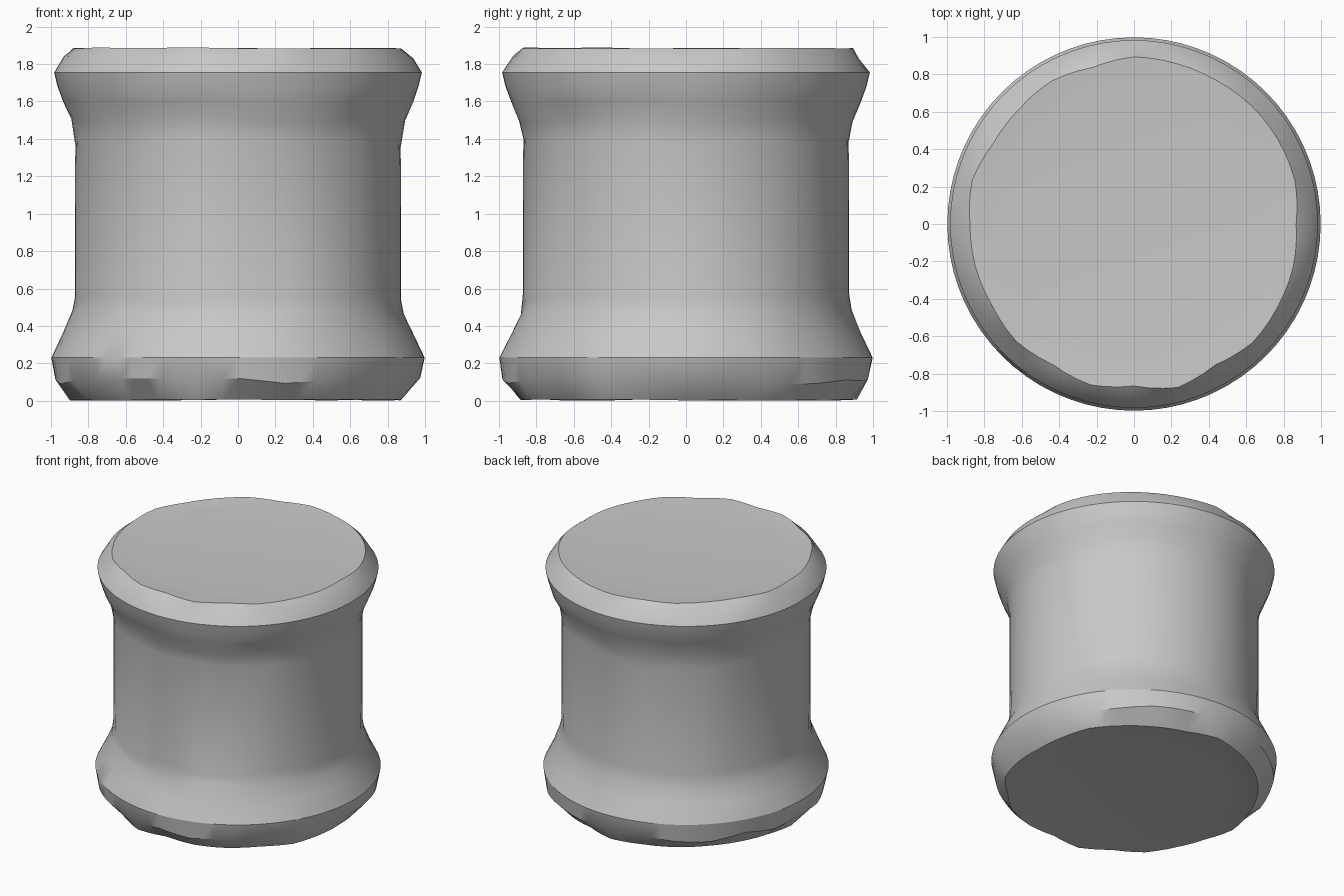
import bpy, bmesh, math, random

cube = bpy.data.objects.get("Cube")
if cube:
    bpy.data.objects.remove(cube, do_unlink=True)

random.seed(4)
SEGMENTS = 72
KNOTS = 24

stone = bpy.data.materials.new("grey_stone")
stone.use_nodes = True
GREY = (0.58, 0.58, 0.58, 1)
stone.diffuse_color = GREY
stone.node_tree.nodes["Principled BSDF"].inputs["Base Color"].default_value = GREY


def worn_offsets(amount):
    """Random offsets around the ring, joined linearly for a chipped look."""
    knots = [random.uniform(-amount, amount) for _ in range(KNOTS)]
    step = SEGMENTS // KNOTS
    result = []
    for i in range(SEGMENTS):
        k, t = i // step, (i % step) / step
        result.append(knots[k] * (1 - t) + knots[(k + 1) % KNOTS] * t)
    return result


# Profile rings: radius, height, radius wear, height wear
profile = [
    (0.70, 0.020, 0, 0),
    (0.80, 0.012, 0, 0),
    (0.89, 0.004, 0.025, 0.004),     # bottom rim
    (0.975, 0.105, 0.008, 0.02),
    (0.998, 0.23, 0, 0),             # widest edge of the foot
    (0.935, 0.36, 0.004, 0.01),
    (0.885, 0.47, 0.004, 0.025),
    (0.872, 0.55, 0, 0.03),
    (0.870, 1.38, 0, 0.03),          # straight drum
    (0.890, 1.50, 0.004, 0.02),
    (0.935, 1.60, 0.004, 0.01),
    (0.965, 1.68, 0, 0),
    (0.983, 1.755, 0, 0),            # widest edge of the head
    (0.930, 1.835, 0.008, 0.008),
    (0.885, 1.885, 0.022, 0.004),    # top rim
    (0.80, 1.879, 0, 0),
    (0.70, 1.872, 0, 0),
]

# Worn turned drum
bm = bmesh.new()
rings = []
for radius, height, r_wear, z_wear in profile:
    dr, dz = worn_offsets(r_wear), worn_offsets(z_wear)
    ring = []
    for i in range(SEGMENTS):
        a = math.tau * i / SEGMENTS
        r = radius + dr[i]
        ring.append(bm.verts.new((r * math.cos(a), r * math.sin(a),
                                  max(0, height + dz[i]))))
    rings.append(ring)
for low, high in zip(rings, rings[1:]):
    for i in range(SEGMENTS):
        j = (i + 1) % SEGMENTS
        bm.faces.new((low[i], low[j], high[j], high[i]))
bm.faces.new(list(reversed(rings[0])))
bm.faces.new(rings[-1])

mesh = bpy.data.meshes.new("worn_drum")
bm.to_mesh(mesh)
bm.free()
mesh.materials.append(stone)
drum = bpy.data.objects.new("worn_drum", mesh)
bpy.context.collection.objects.link(drum)
bpy.context.view_layer.objects.active = drum
drum.select_set(True)
bpy.ops.object.shade_smooth_by_angle(angle=math.radians(32))
